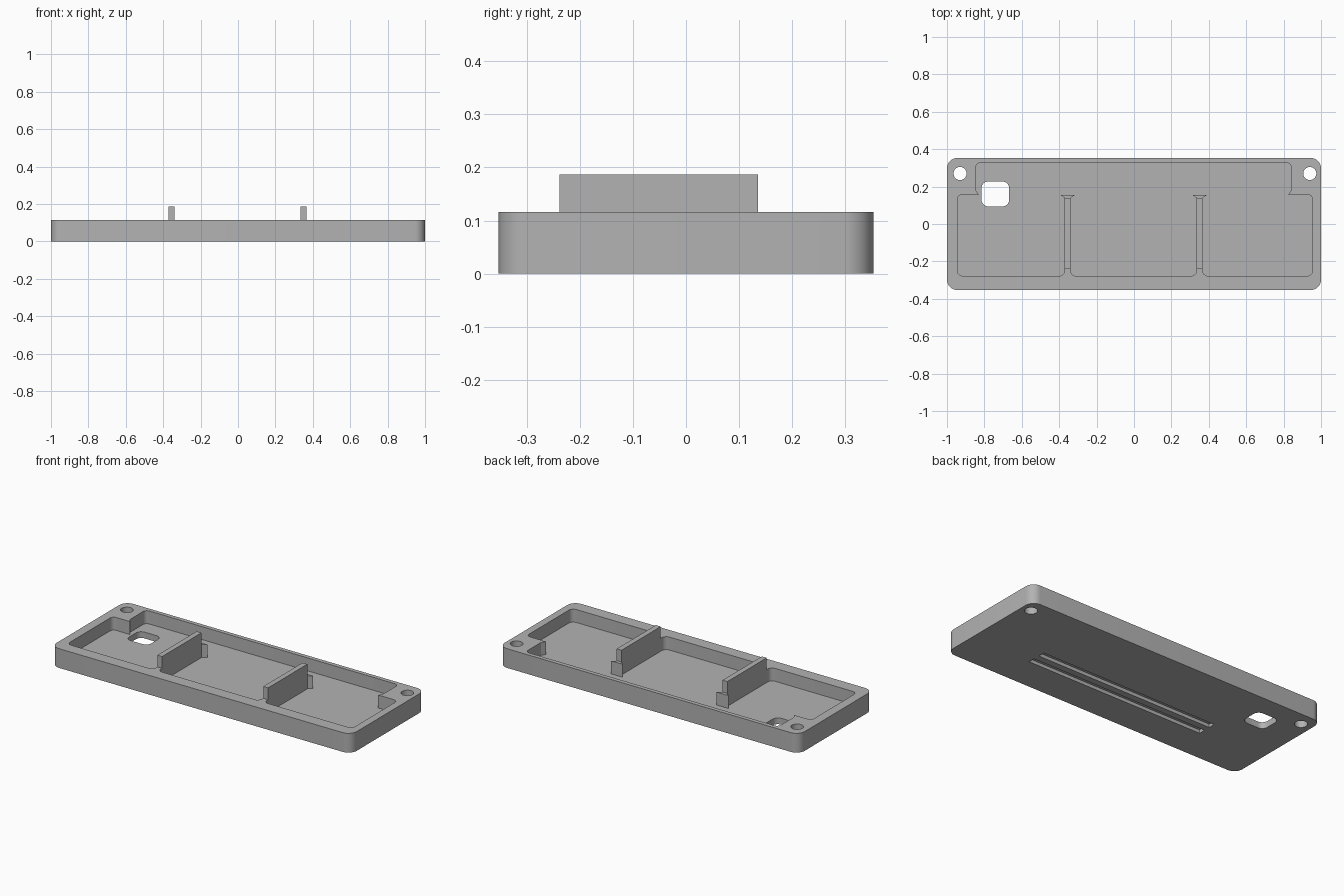
import bpy, bmesh, math
from mathutils import Vector

if "Cube" in bpy.data.objects:
    bpy.data.objects.remove(bpy.data.objects["Cube"])

grey = bpy.data.materials.new("plain grey")
grey.diffuse_color = (0.45, 0.45, 0.45, 1)
grey.use_nodes = True
grey.node_tree.nodes["Principled BSDF"].inputs["Base Color"].default_value = grey.diffuse_color

RIM, FLOOR, TOP = 0.116, 0.038, 0.187


def outline(corners, steps=8):
    """Round each (x, y, radius) corner of a closed profile."""
    pts, n = [], len(corners)
    for i, (x, y, r) in enumerate(corners):
        p = Vector((x, y))
        if r == 0:
            pts.append(p)
            continue
        a = (Vector(corners[i - 1][:2]) - p).normalized()
        b = (Vector(corners[(i + 1) % n][:2]) - p).normalized()
        c = p + (a + b) * r
        for k in range(steps + 1):
            t = k / steps * math.pi / 2
            pts.append(c - b * r * math.cos(t) - a * r * math.sin(t))
    return pts


def prism(name, pts, z0, z1):
    """Extrude a profile between two heights."""
    bm = bmesh.new()
    face = bm.faces.new([bm.verts.new((p[0], p[1], z0)) for p in pts])
    ext = bmesh.ops.extrude_face_region(bm, geom=[face])["geom"]
    for v in ext:
        if isinstance(v, bmesh.types.BMVert):
            v.co.z = z1
    bmesh.ops.recalc_face_normals(bm, faces=bm.faces)
    mesh = bpy.data.meshes.new(name)
    bm.to_mesh(mesh)
    bm.free()
    mesh.materials.append(grey)
    ob = bpy.data.objects.new(name, mesh)
    bpy.context.collection.objects.link(ob)
    return ob


def box(x0, x1, y0, y1, r=0.0):
    return outline([(x0, y0, r), (x1, y0, r), (x1, y1, r), (x0, y1, r)])


def circle(x, y, r, n=32):
    return [(x + r * math.cos(k * math.tau / n), y + r * math.sin(k * math.tau / n))
            for k in range(n)]


# Tray body
tray = prism("tray", box(-1, 1, -0.353, 0.353, 0.055), 0, RIM)

# Three-bay pocket, leaving low dividers with flared ends and two corner blocks
divider_x = [(-0.371, -0.339), (0.335, 0.367)]
front, step, back = -0.278, 0.156, 0.328
pocket = [(-0.945, front, 0.03)]
for x0, x1 in divider_x:
    pocket += [(x0, front, 0.03), (x0, 0.139, 0), (x0 - 0.022, step, 0),
               (x1 + 0.025, step, 0), (x1, 0.139, 0), (x1, front, 0.03)]
pocket += [(0.955, front, 0.03), (0.955, step, 0.025), (0.825, step, 0),
           (0.84, 0.18, 0), (0.84, back, 0.025), (-0.845, back, 0.025),
           (-0.845, 0.18, 0), (-0.83, step, 0), (-0.945, step, 0.025)]

cutters = [
    prism("pocket_cutter", outline(pocket), FLOOR, 0.3),
    # Cable opening and screw holes
    prism("cable_opening_cutter", box(-0.815, -0.668, 0.094, 0.227, 0.035), -0.1, 0.06),
    prism("left_screw_cutter", circle(-0.93, 0.27, 0.035), -0.1, 0.3),
    prism("right_screw_cutter", circle(0.94, 0.27, 0.035), -0.1, 0.3),
    # Shallow grooves underneath
    prism("rear_groove_cutter", box(-0.58, 0.6, -0.07, -0.03), -0.1, 0.02),
    prism("front_groove_cutter", box(-0.58, 0.6, -0.15, -0.11), -0.1, 0.02),
]

bpy.context.view_layer.objects.active = tray
for c in cutters:
    m = tray.modifiers.new(c.name, "BOOLEAN")
    m.operation, m.solver, m.object = "DIFFERENCE", "EXACT", c
    bpy.ops.object.modifier_apply(modifier=m.name)
    bpy.data.objects.remove(c)

tray.select_set(True)
bpy.ops.object.shade_smooth_by_angle(angle=math.radians(30))

# Raised upper parts of the dividers
for side, (x0, x1) in zip(("left", "right"), divider_x):
    prism(side + "_divider", box(x0, x1, -0.238, 0.136), RIM, TOP)
